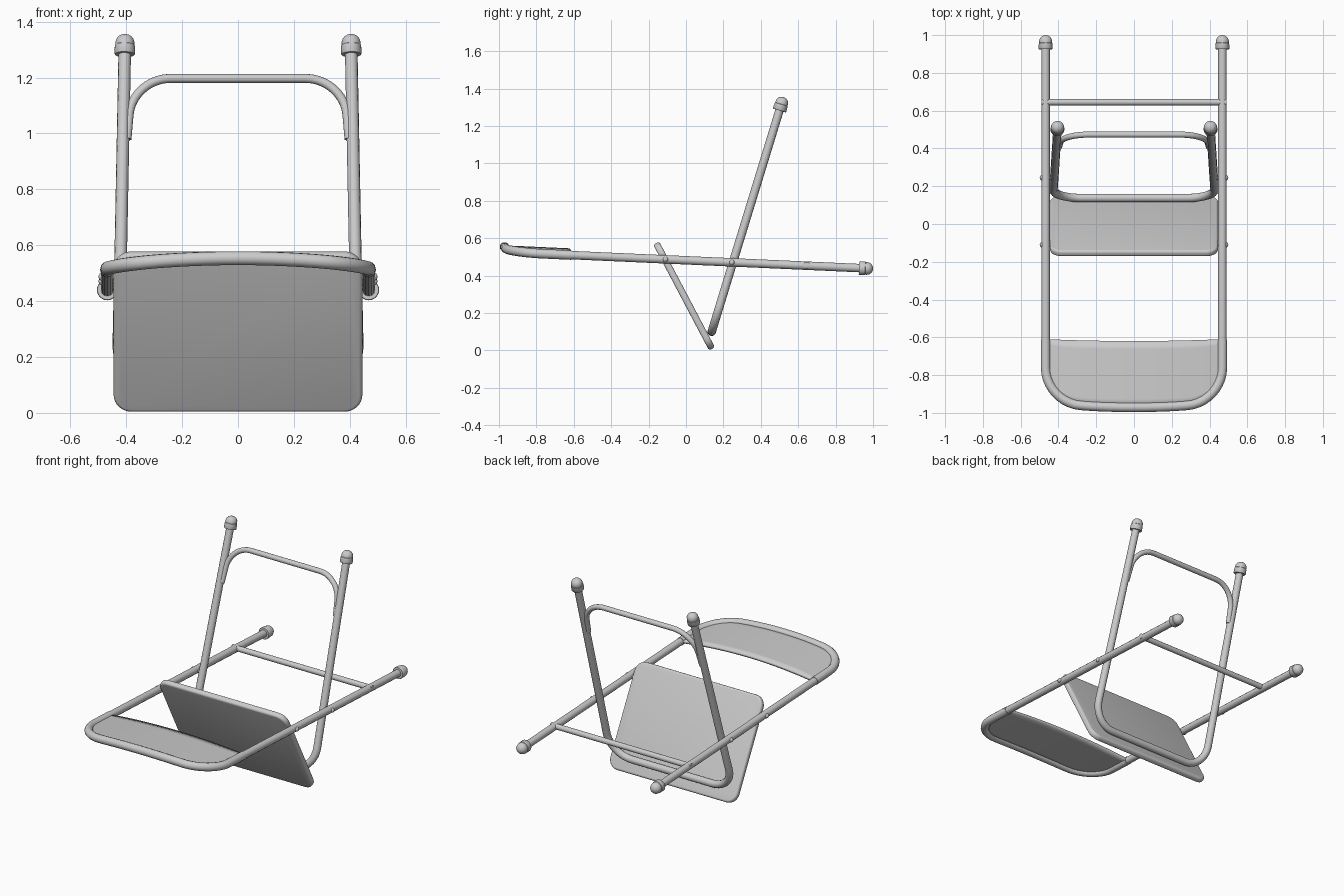
import bpy, bmesh, math
from mathutils import Vector, Matrix

if "Cube" in bpy.data.objects:
    bpy.data.objects.remove(bpy.data.objects["Cube"])

RAIL_X = 0.468


def rail_z(y):
    return 0.482 - 0.045 * y


def bow_z(x, y):
    return rail_z(y) + 0.028 * max(0, 1 - (x / RAIL_X) ** 2)


def finish(name, bm, angle=40):
    bmesh.ops.recalc_face_normals(bm, faces=bm.faces)
    me = bpy.data.meshes.new(name)
    bm.to_mesh(me)
    bm.free()
    ob = bpy.data.objects.new(name, me)
    bpy.context.collection.objects.link(ob)
    bpy.ops.object.select_all(action='DESELECT')
    bpy.context.view_layer.objects.active = ob
    ob.select_set(True)
    bpy.ops.object.shade_smooth_by_angle(angle=math.radians(angle))
    return ob


def fillet(points, cuts, steps=10):
    """Round the inner corners of a polyline; cuts = trim length per corner."""
    pts = [Vector(p) for p in points]
    out = [pts[0]]
    for i, d in enumerate(cuts, 1):
        p = pts[i]
        a = p + (pts[i - 1] - p).normalized() * d
        b = p + (pts[i + 1] - p).normalized() * d
        ha, hb = a.lerp(p, 0.55), b.lerp(p, 0.55)
        for k in range(steps + 1):
            t = k / steps
            s = 1 - t
            out.append(a * s**3 + ha * 3 * s * s * t + hb * 3 * s * t * t + b * t**3)
    return out + [pts[-1]]


def tube(name, points, radius):
    cu = bpy.data.curves.new(name, 'CURVE')
    cu.dimensions = '3D'
    cu.bevel_depth = radius
    cu.bevel_resolution = 4
    cu.use_fill_caps = True
    sp = cu.splines.new('POLY')
    sp.points.add(len(points) - 1)
    for q, p in zip(sp.points, points):
        q.co = (*p, 1)
    sp.use_smooth = True
    ob = bpy.data.objects.new(name, cu)
    bpy.context.collection.objects.link(ob)
    return ob


def lathe(name, profile, base, axis, steps=24):
    """Spin an (r, height) profile and point it along axis from base."""
    bm = bmesh.new()
    vs = [bm.verts.new((r, 0, h)) for r, h in profile]
    es = [bm.edges.new(e) for e in zip(vs, vs[1:])]
    bmesh.ops.spin(bm, geom=vs + es, axis=(0, 0, 1), cent=(0, 0, 0),
                   angle=2 * math.pi, steps=steps)
    bmesh.ops.remove_doubles(bm, verts=bm.verts, dist=1e-5)
    rot = Vector(axis).to_track_quat('Z', 'Y').to_matrix().to_4x4()
    bm.transform(Matrix.Translation(base) @ rot)
    return finish(name, bm)


# Long back frame: two rails joined by a rounded, bowed end
X = RAIL_X
plan = fillet([(X, 0.95, 0), (X, -0.945, 0), (0, -0.984, 0), (-X, -0.945, 0), (-X, 0.95, 0)],
              [0.185, 0.27, 0.185])
frame = [Vector((p.x, p.y, bow_z(p.x, p.y))) for p in plan]
tube("back_frame", frame, 0.0225)

# Rolled edge of the backrest around the frame end
ends = [Vector((s * X, -0.613, rail_z(-0.613))) for s in (1, -1)]
tube("backrest_edge", [ends[0]] + frame[1:-1] + [ends[1]], 0.025)

# Backrest panel, bowed across its width
bm = bmesh.new()
rows = 8
grid = []
for p in plan[1:-1]:
    edge = -0.61 - 0.01 * (1 - (p.x / X) ** 2)
    col = []
    for j in range(rows + 1):
        y = p.y + (edge - p.y) * j / rows
        col.append(bm.verts.new((p.x, y, bow_z(p.x, y))))
    grid.append(col)
for a, b in zip(grid, grid[1:]):
    for j in range(rows):
        bm.faces.new((a[j], a[j + 1], b[j + 1], b[j]))
panel = finish("backrest_panel", bm)
mod = panel.modifiers.new("thickness", 'SOLIDIFY')
mod.thickness = 0.016
mod.offset = 0

# Seat: rounded slab tilted on its pivots
bm = bmesh.new()
w, h, r = 0.445, 0.32, 0.065
outline = []
for k, (sx, sy) in enumerate([(1, 1), (-1, 1), (-1, -1), (1, -1)]):
    for i in range(9):
        a = math.pi / 2 * (k + i / 8)
        outline.append(bm.verts.new((sx * (w - r) + r * math.cos(a),
                                     sy * (h - r) + r * math.sin(a), -0.018)))
face = bm.faces.new(outline)
ext = bmesh.ops.extrude_face_region(bm, geom=[face])
bmesh.ops.translate(bm, vec=(0, 0, 0.036),
                    verts=[v for v in ext['geom'] if isinstance(v, bmesh.types.BMVert)])
rims = [e for e in bm.edges if abs(e.verts[0].co.z - e.verts[1].co.z) < 1e-4]
bmesh.ops.bevel(bm, geom=rims, offset=0.013, segments=4, profile=0.5, affect='EDGES')
bm.transform(Matrix.Translation((0, -0.01, 0.291)) @ Matrix.Rotation(math.radians(-62.2), 4, 'X'))
finish("seat", bm)


# U-shaped leg frame
def leg_y(z):
    return 0.107 + 0.306 * z


def leg_pt(x, z):
    return (x, leg_y(z), z)


legs = fillet([leg_pt(0.405, 1.31), leg_pt(0.421, 0.5), leg_pt(0.43, 0.1),
               leg_pt(-0.43, 0.1), leg_pt(-0.421, 0.5), leg_pt(-0.405, 1.31)],
              [0.1, 0.15, 0.15, 0.1])
tube("leg_frame", legs, 0.0225)

# Curved brace between the legs
brace = fillet([leg_pt(0.397, 0.98), leg_pt(0.378, 1.197),
                leg_pt(-0.378, 1.197), leg_pt(-0.397, 0.98)], [0.135, 0.135])
tube("leg_brace", brace, 0.016)

# Straight crossbar between the rails
tube("rail_crossbar", [(-0.489, 0.645, 0.457), (0.489, 0.645, 0.457)], 0.017)

# Rubber feet, rivets and pivot pins, both sides
cap = [(0, 0), (0.035, 0), (0.037, 0.003), (0.036, 0.033), (0.034, 0.035)]
cap += [(0.034 * math.cos(a), 0.043 + 0.032 * math.sin(a))
        for a in [math.pi / 2 * i / 6 for i in range(7)]]
rivet = [(0, 0), (0.014, 0), (0.014, 0.004), (0.011, 0.009), (0.006, 0.012), (0, 0.013)]
for side, s in (("right", 1), ("left", -1)):
    lathe("rail_foot_" + side, cap, (s * X, 0.925, rail_z(0.925)), (0, 1, -0.045))
    lathe("leg_foot_" + side, cap, leg_pt(s * 0.4055, 1.283), (-s * 0.02, 0.306, 1))
    for part, y, inner in (("leg", 0.245, 0.415), ("seat", -0.11, 0.43)):
        z = rail_z(y)
        lathe(part + "_rivet_" + side, rivet, (s * 0.486, y, z), (s, 0, 0), 16)
        tube(part + "_pivot_" + side, [(s * inner, y, z), (s * 0.488, y, z)], 0.01)
